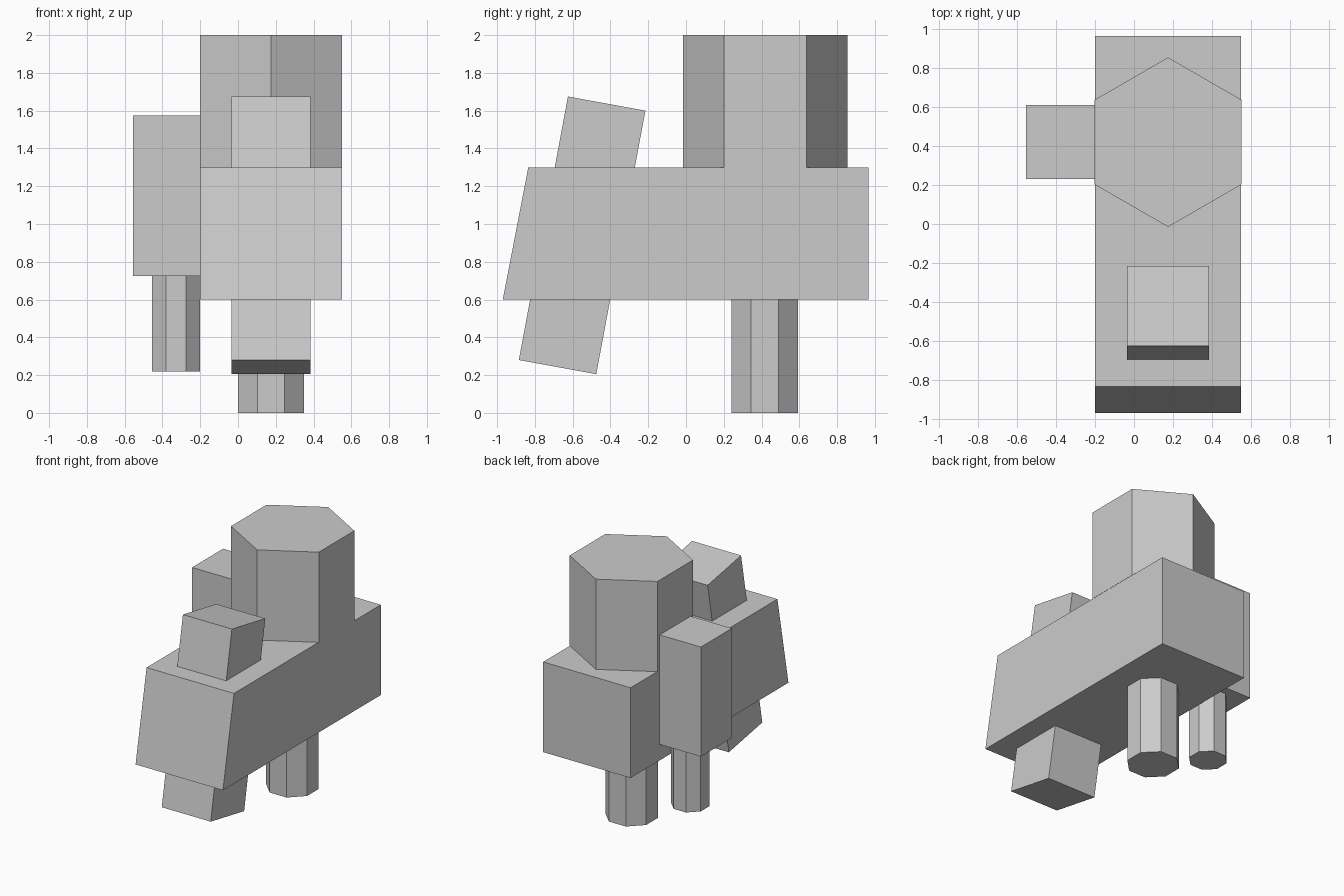
import bpy
import bmesh
import math

cube = bpy.data.objects.get("Cube")
if cube:
    bpy.data.objects.remove(cube, do_unlink=True)

grey = bpy.data.materials.new("plain grey")
grey.use_nodes = True
color = (0.6, 0.6, 0.6, 1)
grey.diffuse_color = color
grey.node_tree.nodes["Principled BSDF"].inputs["Base Color"].default_value = color


def add_object(name, bm):
    bmesh.ops.recalc_face_normals(bm, faces=bm.faces)
    mesh = bpy.data.meshes.new(name)
    bm.to_mesh(mesh)
    bm.free()
    mesh.materials.append(grey)
    obj = bpy.data.objects.new(name, mesh)
    bpy.context.collection.objects.link(obj)
    return obj


def side_block(name, x0, x1, profile):
    """Extrude a (y, z) profile across x."""
    bm = bmesh.new()
    face = bm.faces.new([bm.verts.new((x0, y, z)) for y, z in profile])
    new = bmesh.ops.extrude_face_region(bm, geom=[face])["geom"]
    verts = [v for v in new if isinstance(v, bmesh.types.BMVert)]
    bmesh.ops.translate(bm, verts=verts, vec=(x1 - x0, 0, 0))
    return add_object(name, bm)


def prism(name, sides, radius, x, y, z0, z1, turn):
    """Upright regular prism."""
    bm = bmesh.new()
    bmesh.ops.create_cone(bm, cap_ends=True, segments=sides, radius1=radius,
                          radius2=radius, depth=z1 - z0)
    obj = add_object(name, bm)
    obj.location = (x, y, (z0 + z1) / 2)
    obj.rotation_euler.z = turn
    return obj


# Main body with a sloping front
side_block("body", -0.2, 0.55,
           [(-0.97, 0.6), (0.965, 0.6), (0.965, 1.3), (-0.835, 1.3)])

# Tilted post passing through the front of the body
side_block("tilted_post", -0.035, 0.385,
           [(-0.885, 0.28), (-0.475, 0.205), (-0.215, 1.6), (-0.625, 1.675)])

# Block on the right flank
side_block("side_block", -0.555, -0.1,
           [(0.23, 0.725), (0.61, 0.725), (0.61, 1.575), (0.23, 1.575)])

# Six-sided tower, corners to front and back
prism("tower", 6, 0.435, 0.175, 0.42, 1.3, 2.0, 0)

# Eight-sided legs, flats to the front
for name, width, x, z0, z1 in (("main_leg", 0.35, 0.175, 0, 0.6),
                               ("side_leg", 0.255, -0.328, 0.22, 0.725)):
    prism(name, 8, width / 2 / math.cos(math.pi / 8), x, 0.417, z0, z1, math.pi / 8)
